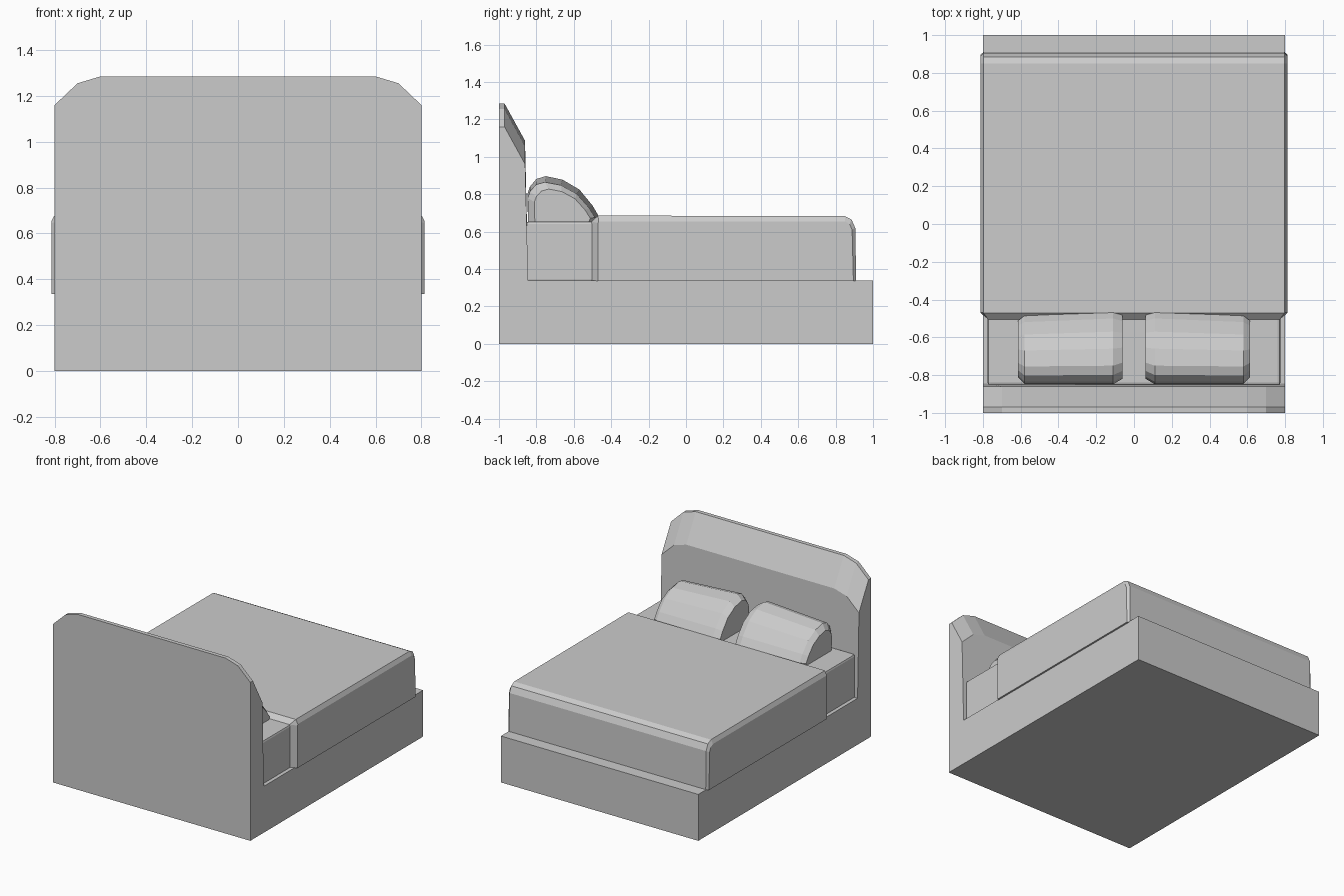
import bpy, bmesh

if "Cube" in bpy.data.objects:
    bpy.data.objects.remove(bpy.data.objects["Cube"])


def loft(name, rings):
    """Skin a list of equal-length closed rings and cap both ends."""
    bm = bmesh.new()
    vs = [[bm.verts.new(p) for p in ring] for ring in rings]
    n = len(rings[0])
    for a, b in zip(vs, vs[1:]):
        for i in range(n):
            j = (i + 1) % n
            bm.faces.new((a[i], a[j], b[j], b[i]))
    bm.faces.new(vs[0])
    bm.faces.new(vs[-1])
    bmesh.ops.recalc_face_normals(bm, faces=bm.faces)
    me = bpy.data.meshes.new(name)
    bm.to_mesh(me)
    bm.free()
    ob = bpy.data.objects.new(name, me)
    bpy.context.collection.objects.link(ob)
    return ob


def box(name, lo, hi):
    corners = [(0, 0), (1, 0), (1, 1), (0, 1)]
    return loft(name, [[((lo[0], hi[0])[i], (lo[1], hi[1])[j], z)
                        for i, j in corners] for z in (lo[2], hi[2])])


# Base
box("bed_base", (-0.8, -1, 0), (0.8, 1, 0.34))

# Headboard: clipped-corner outline, top sloping down toward the front
half = [(0.8, 0.0), (0.8, 1.16), (0.7, 1.255), (0.6, 1.285)]
outline = half + [(-x, z) for x, z in reversed(half)]
front = [(x, -0.86 if z else -0.835, max(z - 0.2, 0)) for x, z in outline]
loft("headboard", [[(x, -1, z) for x, z in outline],
                   [(x, -0.97, z) for x, z in outline], front])

# Mattress
mattress = box("mattress", (-0.775, -0.855, 0.33), (0.775, 0.88, 0.655))
bev = mattress.modifiers.new("soft_edges", 'BEVEL')
bev.width = 0.015
bev.segments = 2

# Blanket: side profile skinned across the width, edges softened at the sides
core = [(-0.505, 0.335), (-0.505, 0.655), (-0.47, 0.686), (0.85, 0.683),
        (0.885, 0.665), (0.905, 0.62), (0.91, 0.335)]
rim = [(-0.47, 0.335), (-0.47, 0.645), (-0.468, 0.655), (0.85, 0.655),
       (0.875, 0.64), (0.888, 0.61), (0.895, 0.335)]


def blanket_ring(points, x, head_x):
    return [(head_x if y < -0.5 else x, y, z) for y, z in points]


loft("blanket", [blanket_ring(rim, -0.813, 0), blanket_ring(core, -0.797, -0.772),
                 blanket_ring(core, 0.797, 0.772), blanket_ring(rim, 0.813, 0)])

# Pillows: domed section, taller toward the middle of the bed
dome = [(-0.845, 0.65), (-0.848, 0.80), (-0.835, 0.84), (-0.80, 0.882),
        (-0.75, 0.897), (-0.66, 0.878), (-0.57, 0.825), (-0.50, 0.74),
        (-0.465, 0.68), (-0.475, 0.65)]
# x, depth scale, height scale, depth centre
stations = [(0.062, 0.88, 0.88, -0.65), (0.11, 1.0, 1.0, -0.655),
            (0.58, 0.94, 0.87, -0.665), (0.615, 0.78, 0.72, -0.66)]
for side, label in ((-1, "left"), (1, "right")):
    loft("pillow_" + label,
         [[(side * x, c + (y + 0.655) * sy, 0.65 + (z - 0.65) * sz)
           for y, z in dome] for x, sy, sz, c in stations])
